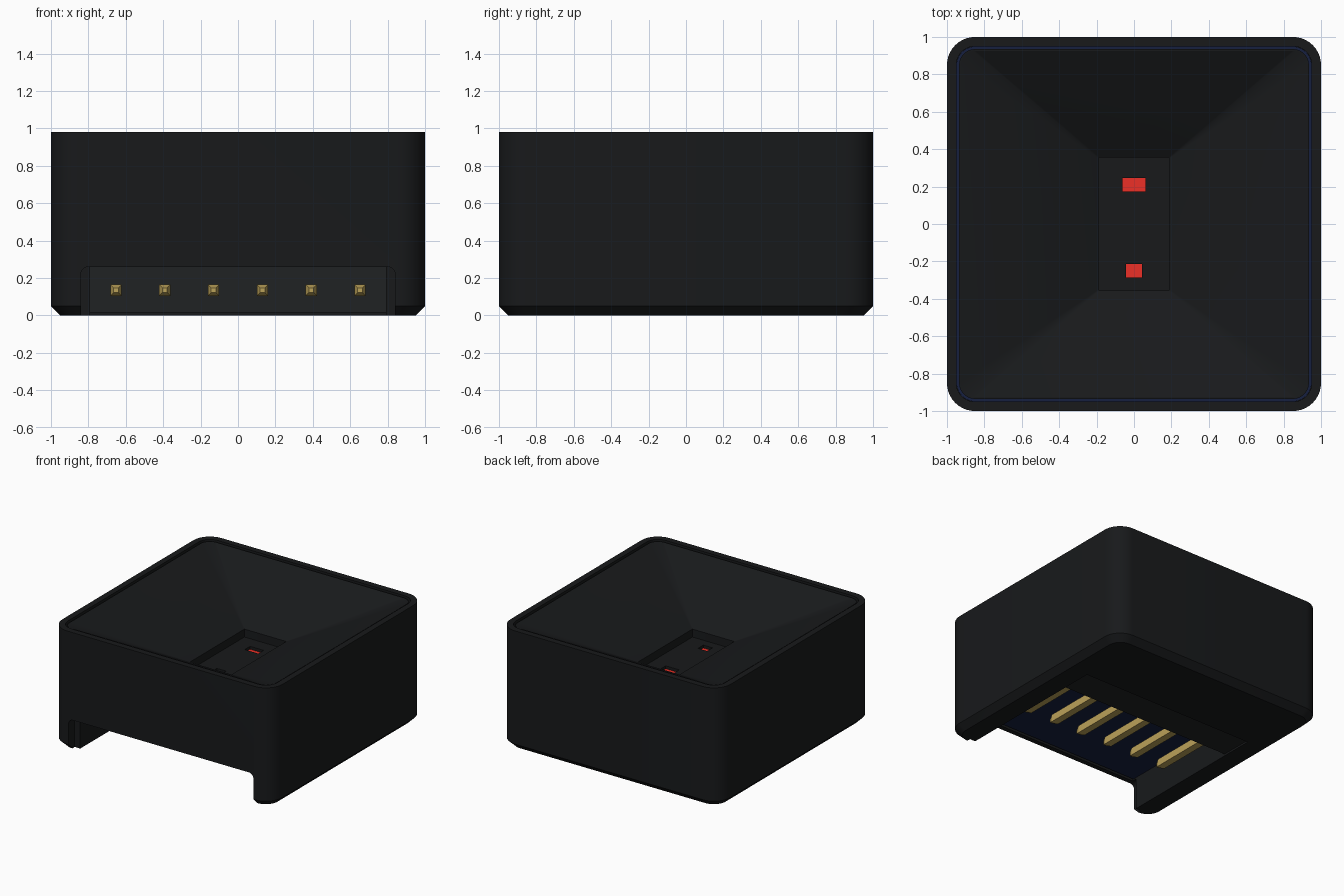
import bpy, bmesh
from math import cos, sin, pi, radians
from mathutils import Matrix

if "Cube" in bpy.data.objects:
    bpy.data.objects.remove(bpy.data.objects["Cube"])


def material(name, rgb):
    m = bpy.data.materials.new(name)
    m.diffuse_color = (*rgb, 1)
    m.use_nodes = True
    m.node_tree.nodes["Principled BSDF"].inputs["Base Color"].default_value = m.diffuse_color
    return m


BLACK = material("black_plastic", (0.009, 0.010, 0.011))
HEADER = material("header_plastic", (0.014, 0.016, 0.017))
BLUE = material("board_blue", (0.008, 0.014, 0.05))
GOLD = material("gold", (0.50, 0.36, 0.10))
RED = material("red", (0.85, 0.03, 0.02))


def ring(bm, hx, hy, r, z, cx=0, cy=0, n=10):
    """Rounded rectangle of vertices at height z."""
    verts = []
    for k, (sx, sy) in enumerate([(1, 1), (-1, 1), (-1, -1), (1, -1)]):
        for i in range(n + 1):
            a = pi / 2 * (k + i / n)
            verts.append(bm.verts.new((cx + sx * (hx - r) + r * cos(a),
                                       cy + sy * (hy - r) + r * sin(a), z)))
    return verts


def finish(name, bm, mat, matrix=None):
    if matrix:
        bm.transform(matrix)
    bmesh.ops.recalc_face_normals(bm, faces=bm.faces)
    me = bpy.data.meshes.new(name)
    bm.to_mesh(me)
    bm.free()
    ob = bpy.data.objects.new(name, me)
    bpy.context.collection.objects.link(ob)
    if mat:
        me.materials.append(mat)
    return ob


def loft(name, sections, mat=None, matrix=None):
    """Closed solid through rounded rectangles (hx, hy, r, z[, cx, cy])."""
    bm = bmesh.new()
    rings = [ring(bm, *s) for s in sections]
    for a, b in zip(rings, rings[1:]):
        for i in range(len(a)):
            j = (i + 1) % len(a)
            bm.faces.new((a[i], a[j], b[j], b[i]))
    bm.faces.new(rings[0])
    bm.faces.new(rings[-1])
    return finish(name, bm, mat, matrix)


def box(name, x, y, z, mat=None):
    bm = bmesh.new()
    size = [b - a for a, b in (x, y, z)]
    mid = [(a + b) / 2 for a, b in (x, y, z)]
    bmesh.ops.create_cube(bm, size=1, matrix=Matrix.Translation(mid) @ Matrix.Diagonal((*size, 1)))
    return finish(name, bm, mat)


def cut(ob, cutters):
    bpy.context.view_layer.objects.active = ob
    for c in cutters:
        m = ob.modifiers.new("cut", 'BOOLEAN')
        m.operation, m.solver, m.object = 'DIFFERENCE', 'EXACT', c
        bpy.ops.object.modifier_apply(modifier=m.name)
        bpy.data.objects.remove(c)


def smooth(ob):
    bpy.ops.object.select_all(action='DESELECT')
    ob.select_set(True)
    bpy.context.view_layer.objects.active = ob
    bpy.ops.object.shade_smooth_by_angle(angle=radians(25))


# outer shell: chamfered foot, open top
shell = loft("shell", [(0.95, 0.95, 0.11, 0), (1, 1, 0.15, 0.05), (1, 1, 0.15, 0.98),
                       (0.95, 0.95, 0.10, 0.98), (0.95, 0.95, 0.10, 0.27)], BLACK)

# connector pocket underneath and rounded notch in the front wall
pocket = box("pocket_cutter", (-0.79, 0.79), (-0.96, 0.39), (-0.1, 0.30))
notch = loft("notch_cutter", [(0.84, 0.26, 0.04, 0.92), (0.84, 0.26, 0.04, 1.1)],
             None, Matrix.Rotation(pi / 2, 4, 'X'))
cut(shell, [pocket, notch])
smooth(shell)

# circuit board
board = loft("circuit_board", [(0.949, 0.949, 0.099, 0.27), (0.949, 0.949, 0.099, 0.33)], BLUE)
smooth(board)

# funnel insert with a small straight-sided well at the bottom
funnel = loft("funnel_insert", [(0.935, 0.935, 0.085, 0.34), (0.935, 0.935, 0.085, 0.97),
                                (0.925, 0.925, 0.08, 0.97), (0.19, 0.355, 0.004, 0.655),
                                (0.19, 0.355, 0.004, 0.59)], BLACK)

# two apertures with red sensor windows
windows = [("emitter", 0.062, 0.21), ("receiver", 0.042, -0.25)]
cut(funnel, [box(n + "_cutter", (-w, w), (y - 0.035, y + 0.035), (0.50, 0.70))
             for n, w, y in windows])
smooth(funnel)
for n, w, y in windows:
    box(n + "_window", (-w, w), (y - 0.035, y + 0.035), (0.51, 0.566), RED)

# pin header block and six tapered pins
box("header_block", (-0.79, 0.79), (0.12, 0.39), (0.015, 0.27), HEADER)
turn = Matrix.Rotation(pi / 2, 4, 'X')
for i in range(6):
    x = (i - 2.5) * 0.261
    bm = bmesh.new()
    rings = []
    for h, y in [(0.03, 0.14), (0.03, -0.46), (0.013, -0.50)]:
        rings.append([bm.verts.new((x + a * h, y, 0.135 + b * h))
                      for a, b in [(-1, -1), (1, -1), (1, 1), (-1, 1)]])
    for a, b in zip(rings, rings[1:]):
        for k in range(4):
            bm.faces.new((a[k], a[(k + 1) % 4], b[(k + 1) % 4], b[k]))
    bm.faces.new(rings[0])
    bm.faces.new(rings[-1])
    finish(f"pin_{i + 1}", bm, GOLD)
